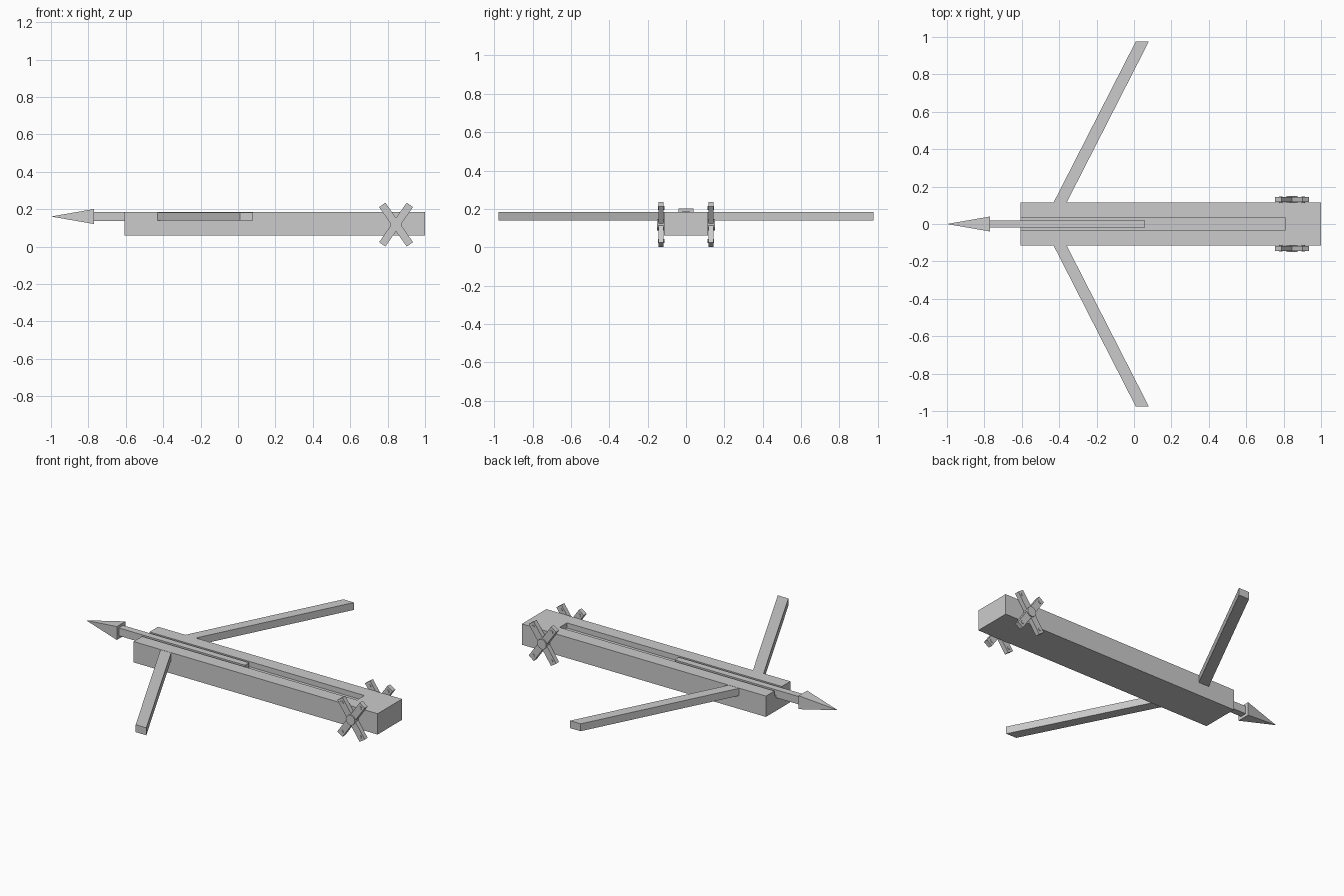
import bpy, bmesh
from math import radians, sin, cos, pi
from mathutils import Matrix, Vector

if "Cube" in bpy.data.objects:
    bpy.data.objects.remove(bpy.data.objects["Cube"])


def make_object(name, bm):
    bmesh.ops.recalc_face_normals(bm, faces=bm.faces[:])
    mesh = bpy.data.meshes.new(name)
    bm.to_mesh(mesh)
    bm.free()
    ob = bpy.data.objects.new(name, mesh)
    bpy.context.collection.objects.link(ob)
    return ob


def add_box(bm, lo, hi, rot=Matrix()):
    lo, hi = Vector(lo), Vector(hi)
    bmesh.ops.create_cube(bm, size=1, matrix=rot @ Matrix.Translation((lo + hi) / 2)
                          @ Matrix.Diagonal((*(hi - lo), 1)))


def box(name, lo, hi):
    bm = bmesh.new()
    add_box(bm, lo, hi)
    return make_object(name, bm)


def add_cylinder(bm, x, z, r, y0, y1, sides):
    m = Matrix.Translation((x, (y0 + y1) / 2, z)) @ Matrix.Rotation(pi / 2, 4, 'X')
    bmesh.ops.create_cone(bm, cap_ends=True, segments=sides, radius1=r, radius2=r,
                          depth=abs(y1 - y0), matrix=m)


# Stock with a bolt groove open at the front
stock = box("stock", (-0.607, -0.115, 0.06), (1.0, 0.115, 0.184))
cutter = box("groove_cutter", (-0.7, -0.035, 0.153), (0.808, 0.035, 0.3))
cutter.hide_render = True
mod = stock.modifiers.new("groove", 'BOOLEAN')
mod.operation = 'DIFFERENCE'
mod.object = cutter
bpy.context.view_layer.objects.active = stock
bpy.ops.object.modifier_apply(modifier=mod.name)
bpy.data.objects.remove(cutter)

# Bolt: square shaft and pyramid head
box("bolt_shaft", (-0.78, -0.02, 0.138), (0.06, 0.02, 0.185))
bm = bmesh.new()
base = [bm.verts.new((-0.77, y, 0.161 + z)) for y, z in
        ((-0.04, -0.04), (0.04, -0.04), (0.04, 0.04), (-0.04, 0.04))]
tip = bm.verts.new((-1.0, 0, 0.161))
bm.faces.new(base)
for i in range(4):
    bm.faces.new((base[i], base[(i + 1) % 4], tip))
make_object("bolt_head", bm)

CX, CZ, ANGLE = 0.845, 0.1176, radians(55)
for side, label in ((-1, "right"), (1, "left")):
    # Swept bow arm
    bm = bmesh.new()
    outline = [(-0.43, 0.115), (-0.36, 0.115), (0.08, 0.977), (0.01, 0.977)]
    face = bm.faces.new([bm.verts.new((x, side * y, 0.139)) for x, y in outline])
    ext = bmesh.ops.extrude_face_region(bm, geom=[face])
    bmesh.ops.translate(bm, vec=(0, 0, 0.044),
                        verts=[v for v in ext["geom"] if isinstance(v, bmesh.types.BMVert)])
    make_object("bow_arm_" + label, bm)

    # Winch handle: crossed bars, hub and studs
    bm = bmesh.new()
    for a in (ANGLE, -ANGLE):
        rot = Matrix.Translation((CX, side * 0.13, CZ)) @ Matrix.Rotation(-a, 4, 'Y')
        add_box(bm, (-0.1286, -0.0135, -0.0205), (0.1286, 0.0135, 0.0205), rot)
        for d in (-0.105, 0.105):
            add_cylinder(bm, CX + d * cos(a), CZ + d * sin(a), 0.01,
                         side * 0.113, side * 0.147, 8)
    add_cylinder(bm, CX, CZ, 0.03, side * 0.10, side * 0.151, 12)
    make_object("winch_handle_" + label, bm)
